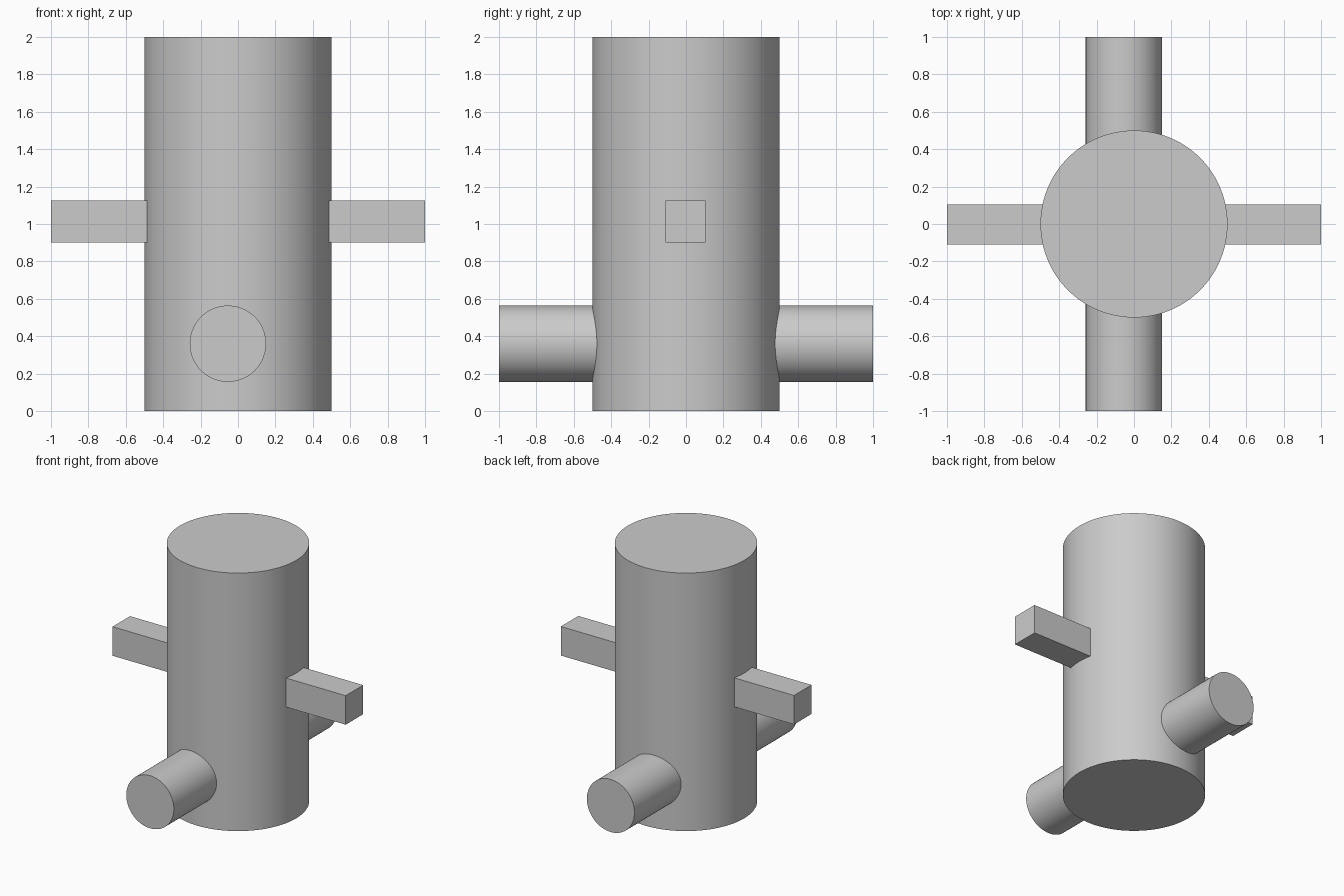
import bpy
from math import pi, radians

if "Cube" in bpy.data.objects:
    bpy.data.objects.remove(bpy.data.objects["Cube"], do_unlink=True)

# Single plain grey
grey = bpy.data.materials.new("plain_grey")
grey.use_nodes = True
colour = (0.6, 0.6, 0.6, 1)
grey.diffuse_color = colour
grey.node_tree.nodes["Principled BSDF"].inputs["Base Color"].default_value = colour


def finish(name):
    obj = bpy.context.object
    obj.name = name
    obj.data.materials.append(grey)
    return obj


def cylinder(name, radius, length, centre, rotation=(0, 0, 0)):
    bpy.ops.mesh.primitive_cylinder_add(vertices=96, radius=radius, depth=length,
                                        location=centre, rotation=rotation)
    bpy.ops.object.shade_smooth_by_angle(angle=radians(30))
    return finish(name)


# Upright main body
cylinder("main_body", 0.5, 2, (0, 0, 1))

# Round pipe running front to back, slightly off centre
cylinder("cross_pipe", 0.204, 2, (-0.054, 0, 0.36), (pi / 2, 0, 0))

# Square bar running side to side
bpy.ops.mesh.primitive_cube_add(size=1, location=(0, -0.002, 1.013))
bar = finish("cross_bar")
bar.scale = (2, 0.214, 0.225)
bpy.ops.object.transform_apply(location=False, rotation=False, scale=True)
